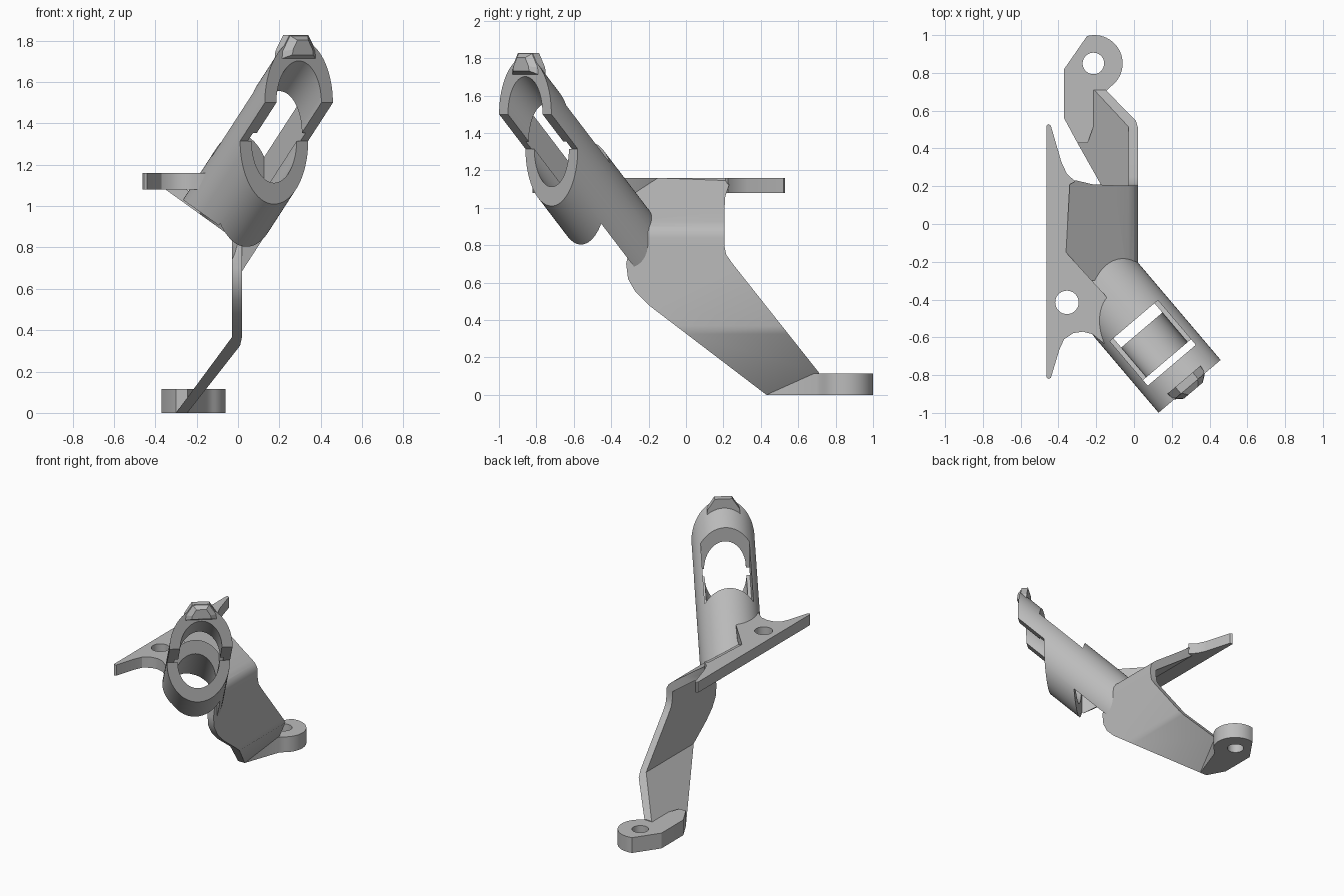
import bpy, bmesh
from math import sin, cos, pi, radians, sqrt
from mathutils import Vector

cube = bpy.data.objects.get("Cube")
if cube:
    bpy.data.objects.remove(cube, do_unlink=True)

grey = bpy.data.materials.new("plain grey")
grey.use_nodes = True
grey.diffuse_color = (0.5, 0.5, 0.5, 1)
grey.node_tree.nodes["Principled BSDF"].inputs["Base Color"].default_value = (0.5, 0.5, 0.5, 1)

# Tube frame: side and forward are horizontal, the axis climbs at 45 degrees
SIDE = Vector((0.762, 0.647, 0))
FORWARD = Vector((0.647, -0.762, 0))
AXIS_SIDE, AXIS_Z = -0.332, 0.654
OUTER, INNER, SLOT = 0.216, 0.143, 0.167


def loft(name, ring_a, ring_b):
    """Closed solid between two matching rings of points."""
    bm = bmesh.new()
    a = [bm.verts.new(p) for p in ring_a]
    b = [bm.verts.new(p) for p in ring_b]
    bm.faces.new(a)
    bm.faces.new(b)
    for i in range(len(a)):
        j = (i + 1) % len(a)
        bm.faces.new((a[i], a[j], b[j], b[i]))
    bmesh.ops.recalc_face_normals(bm, faces=bm.faces)
    mesh = bpy.data.meshes.new(name)
    bm.to_mesh(mesh)
    bm.free()
    mesh.materials.append(grey)
    obj = bpy.data.objects.new(name, mesh)
    bpy.context.collection.objects.link(obj)
    return obj


def slab(name, plan, z0, z1):
    return loft(name, [(x, y, z0) for x, y in plan], [(x, y, z1) for x, y in plan])


def tube_point(s, h, z):
    return SIDE * (AXIS_SIDE + s) + FORWARD * h + Vector((0, 0, z))


def along_axis(name, profile, h0, h1):
    """Upright profile swept along the climbing tube axis."""
    return loft(name, *[[tube_point(s, h, h + AXIS_Z + z) for s, z in profile]
                        for h in (h0, h1)])


def ellipse(r, n=72):
    # An upright section of a 45 degree cylinder is stretched in height
    return [(r * cos(2 * pi * (i + 0.5) / n), r * sqrt(2) * sin(2 * pi * (i + 0.5) / n))
            for i in range(n)]


def box(w, z0, z1):
    return [(-w, z0), (w, z0), (w, z1), (-w, z1)]


def arc(cx, cy, r, start, end, n):
    angles = [radians(start + (end - start) * i / n) for i in range(n + 1)]
    return [(cx + r * cos(t), cy + r * sin(t)) for t in angles]


def combine(obj, tool, operation="DIFFERENCE"):
    mod = obj.modifiers.new("cut", "BOOLEAN")
    mod.operation, mod.solver, mod.object = operation, "EXACT", tool
    bpy.context.view_layer.objects.active = obj
    bpy.ops.object.modifier_apply(modifier=mod.name)
    bpy.data.objects.remove(tool, do_unlink=True)


def cut_bore(obj):
    combine(obj, along_axis("bore_cutter", ellipse(INNER), -0.3, 1.1))


# Tube: stepped mouth, top window and open underside
tube = along_axis("tube", ellipse(OUTER), -0.05, 0.846)
cut_bore(tube)
combine(tube, along_axis("mouth_cutter", box(0.4, -0.6, 0), 0.661, 1.1))
combine(tube, along_axis("underside_cutter", box(SLOT, -0.6, 0), -0.4, 0.455))
combine(tube, along_axis("window_cutter", box(SLOT, 0, 0.6), 0.39, 0.70))

# Trim the tube where it passes beneath the bent sheet
under = [(-1, 1.09), (-0.35, 1.09), (-0.02, 0.855), (-0.02, -1), (-1, -1)]
combine(tube, loft("sheet_cutter",
                   [(x, (0.647 * x - 0.455) / 0.762, z) for x, z in under],
                   [(x, 0.6, z) for x, z in under]))

# Locating key at the tip of the tube
key = [(-0.115, 1.71), (0.115, 1.71), (0.11, 1.75), (0.06, 1.828), (-0.06, 1.828), (-0.11, 1.75)]
loft("tip_key",
     [tube_point(s, 0.80, z) for s, z in key],
     [tube_point(s, 0.846, z) for s, z in key])
loft("tip_key_nose",
     [tube_point(s, 0.84, z) for s, z in key],
     [tube_point(s * 0.57, 0.876, 1.765 + (z - 1.765) * 0.6) for s, z in key])

# Bent sheet: sloping shoulder, upright web and inclined leg
bend = [(-0.46, 1.16), (-0.36, 1.16), (-0.03, 0.926), (0.0, 0.9), (0.017, 0.87), (0.02, 0.84),
        (0.02, 0.37), (0.01, 0.325), (-0.245, 0), (-0.30, 0), (-0.03, 0.365),
        (-0.03, 0.85), (-0.35, 1.08), (-0.46, 1.08)]
sheet = loft("bent_sheet", [(x, -0.6, z) for x, z in bend], [(x, 1.0, z) for x, z in bend])
side_outline = [(-0.30, 1.2), (0.24, 1.2), (0.23, 1.12), (0.21, 1.06), (0.205, 0.98),
                (0.205, 0.80), (0.215, 0.75), (0.25, 0.70), (0.71, 0.12), (0.71, -0.1),
                (0.56, -0.1), (0.43, 0), (-0.20, 0.48), (-0.27, 0.55), (-0.31, 0.62),
                (-0.32, 0.70), (-0.30, 0.80)]
combine(sheet, loft("outline_cutter", [(-1, y, z) for y, z in side_outline],
                    [(1, y, z) for y, z in side_outline]), "INTERSECT")
cut_bore(sheet)

# Flange with long tapering ends and a bolt hole
flange_plan = [(-0.463, -0.81), (-0.455, -0.82), (-0.44, -0.815), (-0.395, -0.665),
               (-0.37, -0.61), (-0.32, -0.577), (-0.27, -0.57), (-0.22, -0.583), (-0.15, -0.64),
               (-0.10, -0.50), (-0.15, -0.38), (-0.36, -0.15), (-0.34, 0.21), (-0.31, 0.225),
               (-0.355, 0.265), (-0.385, 0.33), (-0.44, 0.52), (-0.455, 0.53), (-0.463, 0.52)]
flange = slab("flange", flange_plan, 1.08, 1.16)
cut_bore(flange)
combine(flange, slab("flange_hole_cutter", arc(-0.355, -0.415, 0.062, 0, 350, 35), 1, 1.3))

# Foot with a rounded eye
foot_plan = arc(-0.21, 0.85, 0.15, -55, 105, 24) + [
    (-0.37, 0.82), (-0.37, 0.56), (-0.30, 0.43), (-0.245, 0.43), (-0.15, 0.70)]
foot = slab("foot", foot_plan, 0, 0.115)
combine(foot, slab("foot_hole_cutter", arc(-0.215, 0.85, 0.057, 0, 350, 35), -0.1, 0.3))

# Smooth the rounded faces and keep the edges crisp
for obj in (tube, sheet, flange, foot):
    bpy.ops.object.select_all(action="DESELECT")
    obj.select_set(True)
    bpy.context.view_layer.objects.active = obj
    bpy.ops.object.shade_smooth_by_angle(angle=radians(32))
